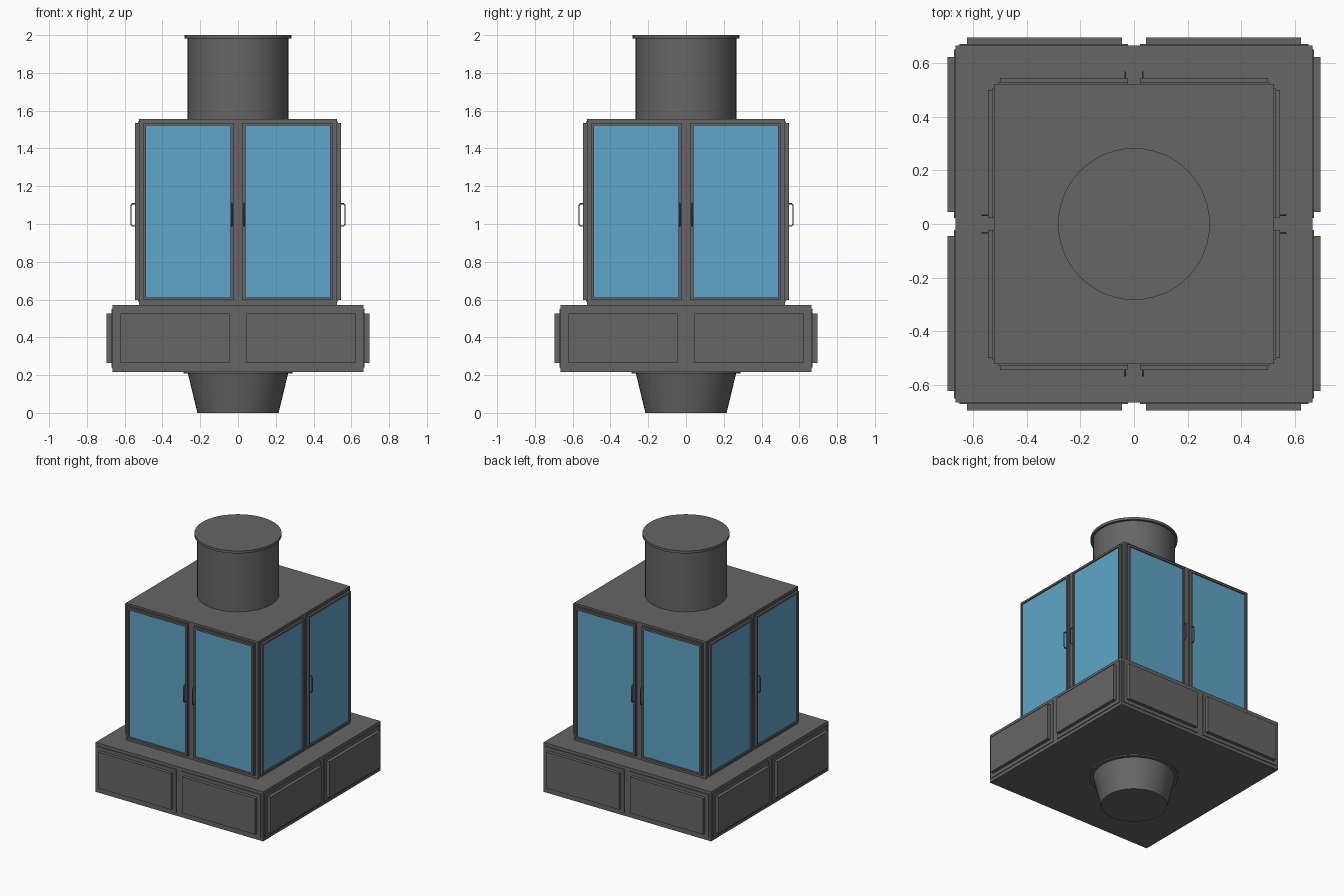
import bpy, bmesh, math
from mathutils import Matrix, Vector

cube = bpy.data.objects.get("Cube")
if cube:
    bpy.data.objects.remove(cube, do_unlink=True)


def material(name, rgb):
    m = bpy.data.materials.new(name)
    m.use_nodes = True
    m.diffuse_color = (*rgb, 1)
    m.node_tree.nodes["Principled BSDF"].inputs["Base Color"].default_value = (*rgb, 1)
    return m


METAL = material("dark grey metal", (0.133, 0.133, 0.133))
GLASS = material("blue glass", (0.115, 0.38, 0.58))


def finish(name, bm, turn=0):
    """Turn a bmesh into an object, rotated by quarter turns about z."""
    bm.transform(Matrix.Rotation(turn * math.pi / 2, 4, "Z"))
    bmesh.ops.recalc_face_normals(bm, faces=bm.faces)
    me = bpy.data.meshes.new(name)
    bm.to_mesh(me)
    bm.free()
    me.materials.append(METAL)
    me.materials.append(GLASS)
    ob = bpy.data.objects.new(name, me)
    bpy.context.collection.objects.link(ob)
    return ob


def add_box(bm, lo, hi):
    lo, hi = Vector(lo), Vector(hi)
    mat = Matrix.Translation((lo + hi) / 2) @ Matrix.Diagonal((*(hi - lo), 1))
    verts = bmesh.ops.create_cube(bm, size=1, matrix=mat)["verts"]
    return min({f for v in verts for f in v.link_faces},
               key=lambda f: f.calc_center_median().y)


def block(name, half, z0, z1):
    bm = bmesh.new()
    add_box(bm, (-half, -half, z0), (half, half, z1))
    finish(name, bm)


def lathe(name, profile, sides=48):
    """Spin a radius/height profile about the z axis."""
    bm = bmesh.new()
    rings = []
    for r, z in profile:
        rings.append([bm.verts.new((r * math.cos(a), r * math.sin(a), z))
                      for a in (2 * math.pi * i / sides for i in range(sides))])
    for low, high in zip(rings, rings[1:]):
        for i in range(sides):
            j = (i + 1) % sides
            bm.faces.new((low[i], low[j], high[j], high[i]))
    bm.faces.new(rings[0])
    bm.faces.new(rings[-1])
    ob = finish(name, bm)
    bpy.ops.object.select_all(action="DESELECT")
    ob.select_set(True)
    bpy.context.view_layer.objects.active = ob
    bpy.ops.object.shade_smooth_by_angle(angle=math.radians(30))


def span(side, a, b):
    return sorted((side * a, side * b))


def drawer(name, side, turn):
    bm = bmesh.new()
    a, b = span(side, 0.022, 0.65)
    add_box(bm, (a, -0.671, 0.24), (b, -0.66, 0.55))
    a, b = span(side, 0.045, 0.622)
    add_box(bm, (a, -0.695, 0.265), (b, -0.665, 0.525))
    finish(name, bm, turn)


def door(name, side, turn):
    bm = bmesh.new()
    a, b = span(side, 0.022, 0.505)
    add_box(bm, (a, -0.53, 0.59), (b, -0.515, 1.542))
    a, b = span(side, 0.025, 0.5)
    front = add_box(bm, (a, -0.545, 0.597), (b, -0.525, 1.535))
    # recessed pane inside the frame
    bmesh.ops.inset_region(bm, faces=[front], thickness=0.019)
    bmesh.ops.inset_region(bm, faces=[front], thickness=0.0005, depth=-0.008)
    front.material_index = 1
    finish(name, bm, turn)


def handle(name, side, turn):
    cu = bpy.data.curves.new(name, "CURVE")
    cu.dimensions = "3D"
    cu.bevel_depth = 0.004
    cu.bevel_resolution = 1
    cu.use_fill_caps = True
    path = [(-0.54, 0.99), (-0.559, 0.99), (-0.566, 0.997),
            (-0.566, 1.1), (-0.559, 1.107), (-0.54, 1.107)]
    sp = cu.splines.new("POLY")
    sp.points.add(len(path) - 1)
    for p, (y, z) in zip(sp.points, path):
        p.co = (side * 0.034, y, z, 1)
    cu.materials.append(METAL)
    ob = bpy.data.objects.new(name, cu)
    ob.rotation_euler.z = turn * math.pi / 2
    bpy.context.collection.objects.link(ob)
    bpy.ops.object.select_all(action="DESELECT")
    ob.select_set(True)
    bpy.context.view_layer.objects.active = ob
    bpy.ops.object.convert(target="MESH")


# Main masses
block("base_cabinet", 0.665, 0.217, 0.572)
block("upper_cabinet", 0.523, 0.57, 1.556)

# Round foot with flange, and chimney with lip
lathe("foot", [(0.215, 0), (0.265, 0.208), (0.288, 0.208), (0.288, 0.22)])
lathe("chimney", [(0.267, 1.55), (0.267, 1.982), (0.283, 1.982), (0.283, 2.0)])

# Drawers, doors and handles on all four sides
for turn, place in enumerate(("front", "left", "back", "right")):
    for side, half in ((-1, "a"), (1, "b")):
        drawer(f"{place}_drawer_{half}", side, turn)
        door(f"{place}_door_{half}", side, turn)
        handle(f"{place}_handle_{half}", side, turn)
